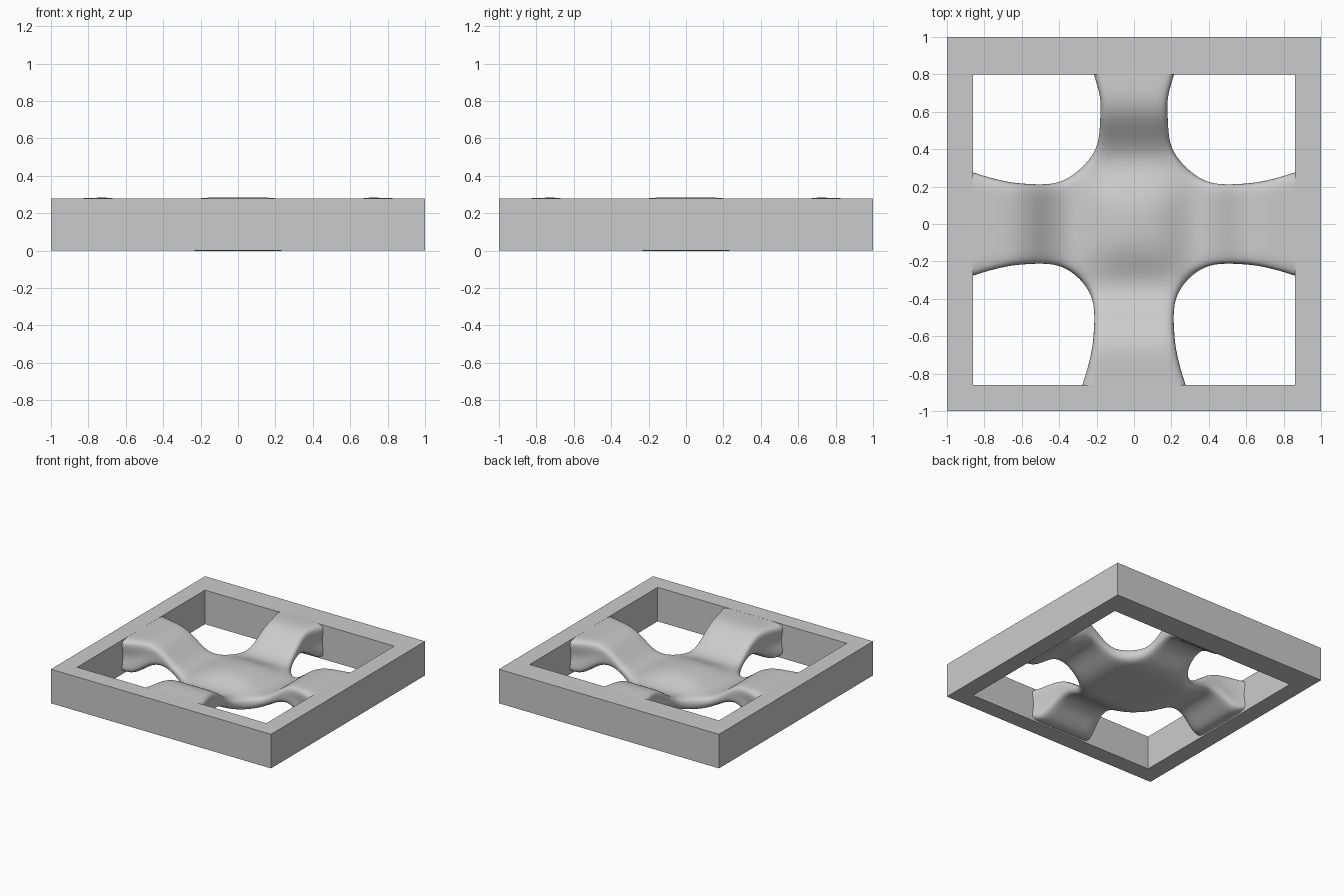
import bpy, bmesh

cube = bpy.data.objects.get("Cube")
if cube:
    bpy.data.objects.remove(cube)

HEIGHT = 0.28
grey = bpy.data.materials.new("plain_grey")
grey.use_nodes = True
colour = (0.6, 0.6, 0.6, 1)
grey.diffuse_color = colour
grey.node_tree.nodes["Principled BSDF"].inputs["Base Color"].default_value = colour


def make_object(name, bm):
    bmesh.ops.recalc_face_normals(bm, faces=bm.faces)
    mesh = bpy.data.meshes.new(name)
    bm.to_mesh(mesh)
    bm.free()
    mesh.materials.append(grey)
    obj = bpy.data.objects.new(name, mesh)
    bpy.context.collection.objects.link(obj)
    return obj


# Square frame: outer and inner loops bridged, with a deeper back rail
bm = bmesh.new()
rings = []
for z in (0, HEIGHT):
    for half, back in ((1, 1), (0.86, 0.8)):
        corners = ((-half, -half), (half, -half), (half, back), (-half, back))
        rings.append([bm.verts.new((x, y, z)) for x, y in corners])
for a, b in ((0, 1), (2, 3), (0, 2), (1, 3)):
    for i in range(4):
        j = (i + 1) % 4
        bm.faces.new((rings[a][i], rings[a][j], rings[b][j], rings[b][i]))
make_object("square_frame", bm)

# Arm stations: distance, half width, top, bottom, lip scale, waist scale
ARM = [
    (0.38, 0.222, 0.12, 0.03, 0.95, 1.04),
    (0.47, 0.208, 0.175, 0.085, 0.95, 1.04),
    (0.57, 0.215, 0.255, 0.12, 0.98, 1.0),
    (0.67, 0.235, 0.287, 0.09, 1.0, 0.92),
    (0.79, 0.28, 0.281, -0.01, 1.0, 0.8),
    (0.87, 0.31, 0.279, 0.015, 1.0, 0.8),
    (0.93, 0.33, 0.279, 0.03, 1.0, 0.8),
]
BACK_WIDTHS = (0.205, 0.182, 0.182, 0.184, 0.235, 0.26, 0.28)
STEPS = (-1, -0.5, 0, 0.5, 1)
CORE = 0.285

bm = bmesh.new()
plan = {}


def add_column(key, x, y, top, bottom, lip=1, waist=1, side=None):
    # One upright stack of vertices; side gives the axis that the lip scales
    def place(scale, z):
        sx = x * scale if side in ("x", "xy") else x
        sy = y * scale if side in ("y", "xy") else y
        return bm.verts.new((sx, sy, z))
    rim = side is not None
    plan[key] = (place(lip, top), place(waist, (top + bottom) / 2) if rim else None,
                 place(lip, bottom))


# Domed central pad
for i, u in enumerate(STEPS):
    for j, v in enumerate(STEPS):
        reach = max(abs(u), abs(v))
        top = {0: 0.19, 0.5: 0.18, 1: 0.115}[reach]
        corner = abs(u) == abs(v) == 1
        add_column(("core", i, j), u * CORE, v * CORE, top, 0.0 if reach < 1 else -0.003,
                   0.97, 1.03, "xy" if corner else None)
quads = [tuple(("core", i + a, j + b) for a, b in ((0, 0), (1, 0), (1, 1), (0, 1)))
         for i in range(4) for j in range(4)]

# Four arms that sweep up from the pad and flare into the frame
for name, dx, dy in (("right", 1, 0), ("left", -1, 0), ("back", 0, 1), ("front", 0, -1)):
    last = 4 if dx + dy > 0 else 0
    rows = [[("core", last, k) if dx else ("core", k, last) for k in range(5)]]
    for s, (dist, width, top, bottom, lip, waist) in enumerate(ARM):
        if name == "back":
            width = BACK_WIDTHS[s]
        row = []
        for k, u in enumerate(STEPS):
            key = (name, s, k)
            across = u * width
            x, y = (dx * dist, across) if dx else (across, dy * dist)
            side = ("y" if dx else "x") if abs(u) == 1 else None
            add_column(key, x, y, top, bottom, lip, waist, side)
            row.append(key)
        rows.append(row)
    for near, far in zip(rows, rows[1:]):
        quads += [(near[k], near[k + 1], far[k + 1], far[k]) for k in range(4)]

# Skin the top, the underside and the open rim
edge_use = {}
for quad in quads:
    bm.faces.new([plan[k][0] for k in quad])
    bm.faces.new([plan[k][2] for k in reversed(quad)])
    for a, b in zip(quad, quad[1:] + quad[:1]):
        edge_use.setdefault(frozenset((a, b)), []).append((a, b))
for uses in edge_use.values():
    a, b = (plan[k] for k in uses[0])
    if len(uses) == 1 and a[1] and b[1]:
        for layer in (0, 1):
            bm.faces.new((a[layer], b[layer], b[layer + 1], a[layer + 1]))

web = make_object("sweeping_cross_web", bm)
for polygon in web.data.polygons:
    polygon.use_smooth = True
smooth = web.modifiers.new("smooth_surface", "SUBSURF")
smooth.levels = smooth.render_levels = 3
